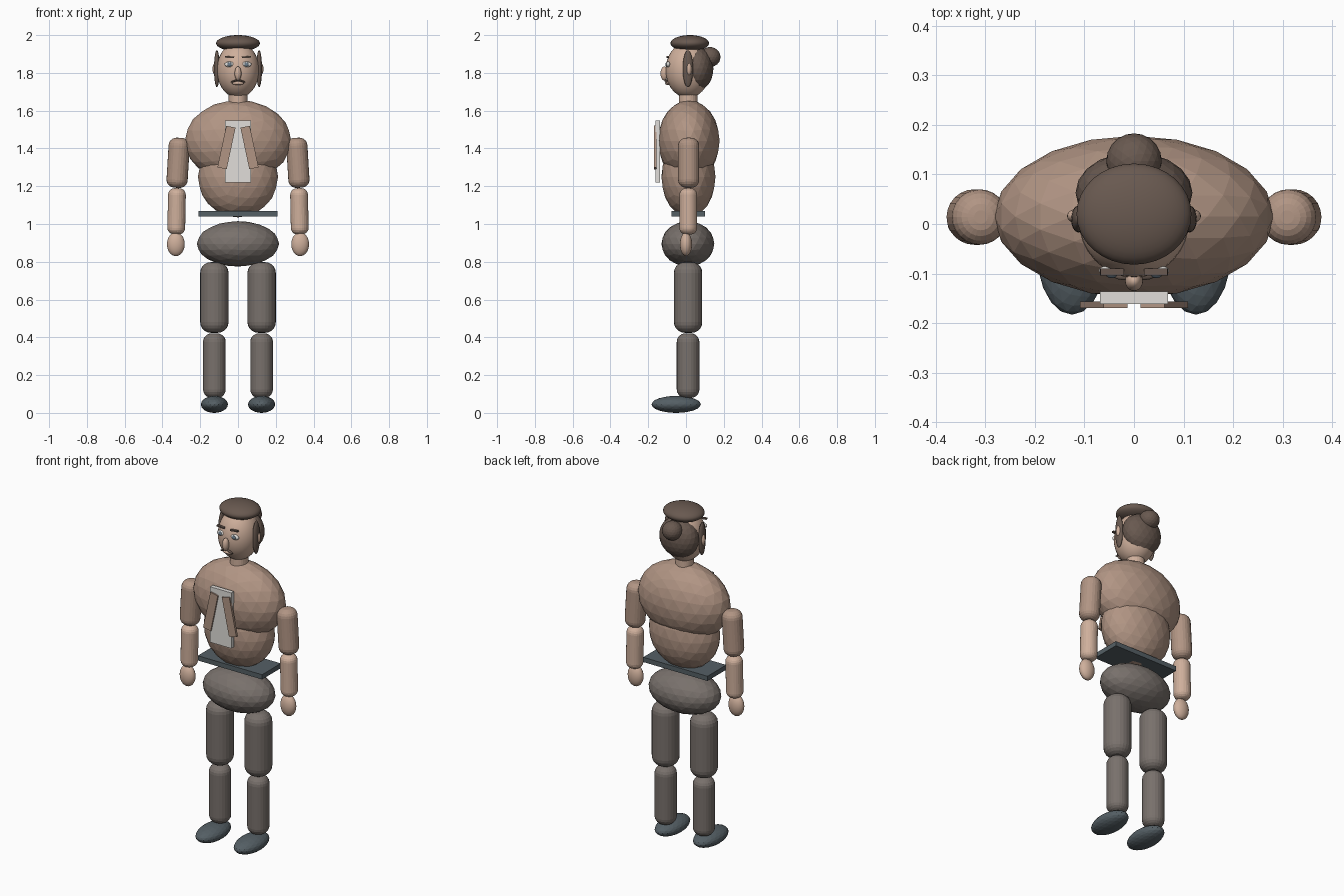
import bpy, math

if "Cube" in bpy.data.objects:
    bpy.data.objects.remove(bpy.data.objects["Cube"])


def material(name, rgb):
    m = bpy.data.materials.new(name)
    m.diffuse_color = (*rgb, 1)
    m.use_nodes = True
    m.node_tree.nodes["Principled BSDF"].inputs["Base Color"].default_value = m.diffuse_color
    return m


SKIN = material("skin", (0.62, 0.43, 0.33))
COAT = material("coat", (0.44, 0.30, 0.23))
TROUSER = material("trouser", (0.19, 0.165, 0.15))
LEATHER = material("leather", (0.09, 0.115, 0.13))
HAIR = material("hair", (0.14, 0.10, 0.08))
WHITE = material("white", (0.75, 0.73, 0.70))
IRIS = material("iris", (0.16, 0.22, 0.28))


def finish(name, mat, size, tilt, smooth=False):
    o = bpy.context.object
    o.name = name
    o.scale = size
    o.rotation_euler = (0, tilt, 0)
    o.data.materials.append(mat)
    bpy.ops.object.transform_apply(location=False, rotation=True, scale=True)
    if smooth:
        bpy.ops.object.shade_smooth()
    return o


def faceted(name, loc, size, mat, sub=3, tilt=0):
    bpy.ops.mesh.primitive_ico_sphere_add(subdivisions=sub, radius=1, location=loc)
    return finish(name, mat, size, tilt)


def ball(name, loc, size, mat, tilt=0):
    bpy.ops.mesh.primitive_uv_sphere_add(segments=32, ring_count=18, radius=1, location=loc)
    return finish(name, mat, size, tilt, True)


def box(name, loc, size, mat, tilt=0):
    bpy.ops.mesh.primitive_cube_add(size=1, location=loc)
    return finish(name, mat, size, tilt)


def limb(name, loc, radius, length, mat, tilt=0):
    # cylinder with rounded rims
    bpy.ops.mesh.primitive_cylinder_add(vertices=24, radius=radius, depth=length, location=loc)
    o = finish(name, mat, (1, 1, 1), tilt)
    b = o.modifiers.new("round", 'BEVEL')
    b.limit_method = 'ANGLE'
    b.angle_limit = math.radians(60)
    b.width = radius * 0.75
    b.segments = 5
    return o


# Torso
faceted("chest", (0, 0.015, 1.44), (0.282, 0.163, 0.216), COAT)
faceted("abdomen", (0, 0.013, 1.25), (0.212, 0.143, 0.215), COAT)
faceted("pelvis", (0, 0.01, 0.895), (0.218, 0.14, 0.12), TROUSER)
box("belt", (0, 0.012, 1.055), (0.42, 0.175, 0.028), LEATHER)
box("shirt_front", (0, -0.149, 1.383), (0.138, 0.025, 0.328), WHITE)

# Head
limb_neck = bpy.ops.mesh.primitive_cylinder_add(vertices=24, radius=0.05, depth=0.09, location=(0, 0.012, 1.655))
finish("neck", SKIN, (1, 1, 1), 0)
ball("head", (0, 0.01, 1.815), (0.112, 0.118, 0.147), SKIN)
ball("hair_top", (0, 0.02, 1.957), (0.116, 0.102, 0.043), HAIR)
faceted("hair_back", (0, 0.063, 1.822), (0.118, 0.082, 0.115), HAIR)
faceted("hair_bun", (0, 0.127, 1.884), (0.056, 0.056, 0.053), HAIR)
ball("nose", (0, -0.115, 1.797), (0.018, 0.02, 0.037), SKIN)
ball("lips", (0, -0.097, 1.745), (0.033, 0.013, 0.009), SKIN)

# Parts on both sides
for s, side in ((-1, "right"), (1, "left")):
    ball("side_hair_" + side, (s * 0.112, 0.01, 1.822), (0.015, 0.027, 0.098), HAIR)
    ball("ear_" + side, (s * 0.117, 0.016, 1.82), (0.018, 0.014, 0.035), SKIN)
    ball("eye_" + side, (s * 0.045, -0.094, 1.845), (0.026, 0.011, 0.015), WHITE)
    ball("iris_" + side, (s * 0.045, -0.103, 1.845), (0.011, 0.006, 0.011), IRIS)
    box("eyebrow_" + side, (s * 0.044, -0.097, 1.884), (0.048, 0.014, 0.008), HAIR, -s * 0.1)
    ball("moustache_" + side, (s * 0.019, -0.106, 1.757), (0.023, 0.007, 0.005), HAIR, s * 0.35)
    box("lapel_" + side, (s * 0.061, -0.163, 1.405), (0.05, 0.014, 0.225), COAT, -s * 0.21)

    # Arms
    limb("upper_arm_" + side, (s * 0.317, 0.014, 1.324), 0.056, 0.265, COAT, -s * 0.06)
    limb("forearm_" + side, (s * 0.325, 0.012, 1.067), 0.047, 0.245, SKIN, -s * 0.02)
    ball("hand_" + side, (s * 0.329, 0.0, 0.893), (0.047, 0.032, 0.063), SKIN)

    # Legs
    limb("thigh_" + side, (s * 0.125, 0.011, 0.611), 0.075, 0.374, TROUSER)
    limb("shin_" + side, (s * 0.125, 0.011, 0.25), 0.06, 0.342, TROUSER)
    faceted("shoe_" + side, (s * 0.125, -0.052, 0.045), (0.072, 0.131, 0.045), LEATHER)
